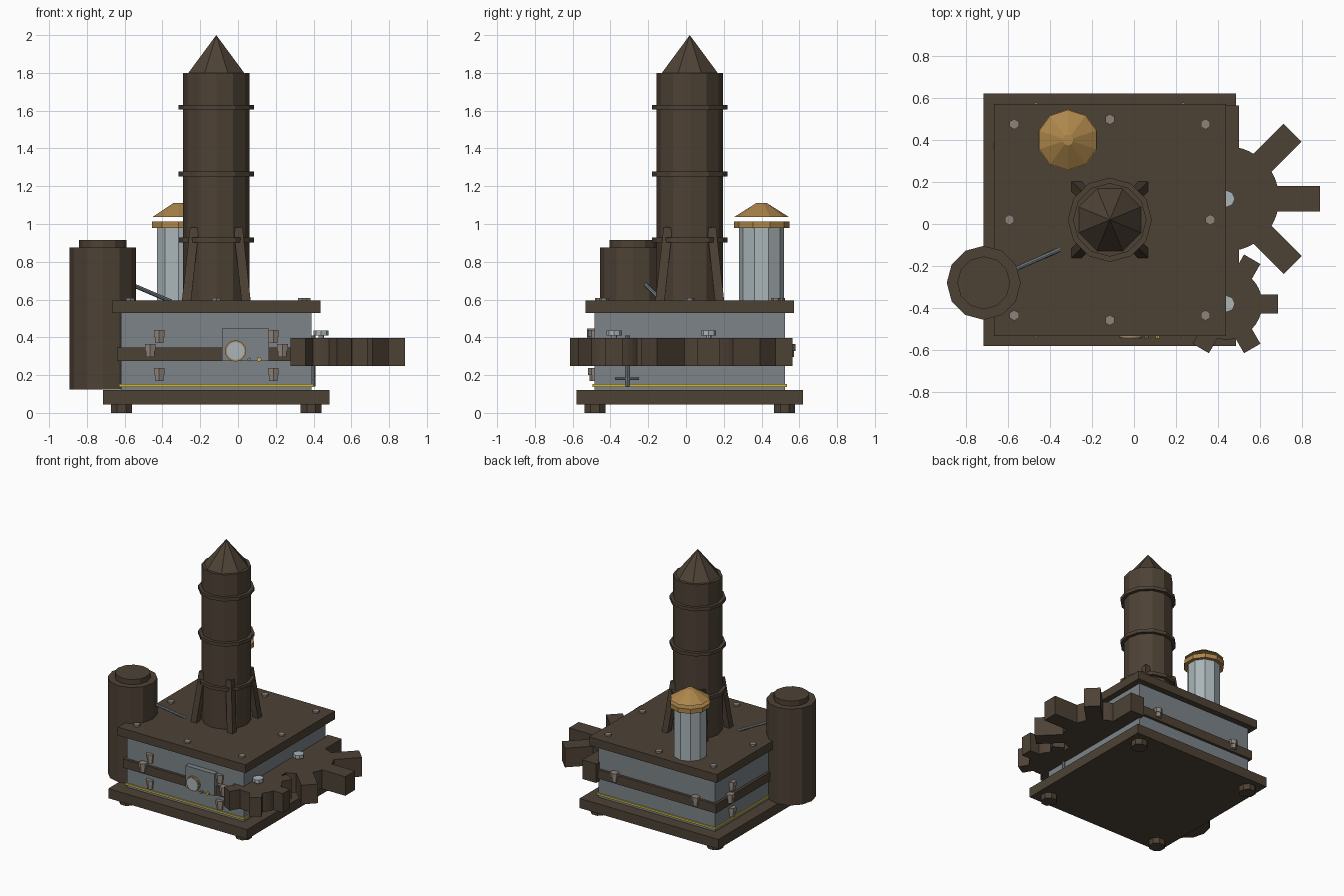
import bpy, bmesh, math
from mathutils import Vector, Matrix

if "Cube" in bpy.data.objects:
    bpy.data.objects.remove(bpy.data.objects["Cube"])


def material(name, rgb):
    m = bpy.data.materials.new(name)
    m.diffuse_color = (*rgb, 1)
    m.use_nodes = True
    m.node_tree.nodes["Principled BSDF"].inputs["Base Color"].default_value = m.diffuse_color
    return m


IRON = material("dark_iron", (0.075, 0.054, 0.036))
STEEL = material("blue_grey_steel", (0.20, 0.23, 0.25))
GLASS = material("pale_glass", (0.40, 0.46, 0.48))
BRASS = material("brass", (0.42, 0.24, 0.07))
YELLOW = material("yellow_trim", (0.62, 0.48, 0.06))
BOLT = material("bolt_taupe", (0.27, 0.23, 0.19))

CX, CY = -0.115, 0.02  # machine axis


def finish(name, bm, mat):
    bmesh.ops.recalc_face_normals(bm, faces=bm.faces)
    me = bpy.data.meshes.new(name)
    bm.to_mesh(me)
    bm.free()
    me.materials.append(mat)
    ob = bpy.data.objects.new(name, me)
    bpy.context.collection.objects.link(ob)
    return ob


def box(name, lo, hi, mat):
    lo, hi = Vector(lo), Vector(hi)
    bm = bmesh.new()
    bmesh.ops.create_cube(bm, size=1, matrix=Matrix.Translation((lo + hi) / 2)
                          @ Matrix.Diagonal((*(hi - lo), 1)))
    return finish(name, bm, mat)


def slab(name, half, z0, z1, mat):
    return box(name, (CX - half, CY - half, z0), (CX + half, CY + half, z1), mat)


def rod(name, a, b, r, mat, sides=12, r2=None, spin=0.0):
    """Prism or cone between two points."""
    a, b = Vector(a), Vector(b)
    d = b - a
    rot = Matrix() if d.x == d.y == 0 else d.to_track_quat('Z', 'Y').to_matrix().to_4x4()
    bm = bmesh.new()
    bmesh.ops.create_cone(bm, cap_ends=True, segments=sides, radius1=r,
                          radius2=r if r2 is None else r2, depth=d.length,
                          matrix=Matrix.Translation((a + b) / 2) @ rot
                          @ Matrix.Rotation(spin, 4, 'Z'))
    return finish(name, bm, mat)


def post(name, x, y, z0, z1, r, mat, sides=12, r2=None, spin=0.0):
    return rod(name, (x, y, z0), (x, y, z1), r, mat, sides, r2, spin)


# Stacked square housing
slab("base_plate", 0.60, 0.045, 0.12, IRON)
slab("body", 0.505, 0.12, 0.53, STEEL)
slab("yellow_stripe", 0.514, 0.138, 0.153, YELLOW)
slab("body_band", 0.526, 0.275, 0.345, IRON)
slab("top_plate", 0.552, 0.53, 0.595, IRON)
for sx in (-1, 1):
    for sy in (-1, 1):
        post("foot", CX + sx * 0.502, CY + sy * 0.502, 0, 0.05, 0.06, IRON, 8, spin=math.pi / 8)

# Bolts on the top plate
for i in (-1, 0, 1):
    for j in (-1, 0, 1):
        if i or j:
            off = 0.455 if i and j else 0.478
            post("plate_bolt", CX + i * off, CY + j * off, 0.59, 0.609, 0.025, BOLT, 6)

# Chimney with rings, roof and leaning braces
post("chimney", CX, CY, 0.59, 1.80, 0.175, IRON, 12)
post("chimney_roof", CX, CY, 1.80, 2.0, 0.16, IRON, 8, 0, math.pi / 8)
for z in (0.915, 1.265, 1.618):
    post("chimney_ring", CX, CY, z - 0.013, z + 0.013, 0.2, IRON, 12)
for sx in (-1, 1):
    for sy in (-1, 1):
        rod("chimney_brace", (CX + sx * 0.158, CY + sy * 0.158, 0.59),
            (CX + sx * 0.115, CY + sy * 0.115, 0.98), 0.034, IRON, 4)

# Side tank with lid and pipe
TX, TY = -0.715, -0.28
post("tank", TX, TY, 0.123, 0.875, 0.176, IRON, 12)
post("tank_lid", TX, TY, 0.875, 0.915, 0.126, IRON, 12)
rod("tank_pipe", (-0.60, -0.23, 0.695), (-0.355, -0.122, 0.59), 0.011, STEEL, 8)

# Glass vessel with floating brass cap
GX, GY = -0.315, 0.40
post("glass_vessel", GX, GY, 0.59, 0.98, 0.12, GLASS, 10)
post("vessel_collar", GX, GY, 0.978, 1.013, 0.147, BRASS, 10)
post("vessel_cap", GX, GY, 1.038, 1.112, 0.143, BRASS, 10, 0.026)


def gear(name, x, y, r, tip, width, teeth):
    """Gear outline: arcs of the hub joined by straight-sided teeth."""
    half = math.asin(width / 2 / r)
    root = r * math.cos(half)
    step = 2 * math.pi / teeth
    pts = []
    for k in range(teeth):
        t = k * step
        for u, v in ((root, -width / 2), (tip, -width / 2), (tip, width / 2), (root, width / 2)):
            pts.append((u * math.cos(t) - v * math.sin(t), u * math.sin(t) + v * math.cos(t)))
        for f in (1 / 3, 2 / 3):
            a = t + half + (step - 2 * half) * f
            pts.append((r * math.cos(a), r * math.sin(a)))
    bm = bmesh.new()
    face = bm.faces.new([bm.verts.new((x + px, y + py, 0.247)) for px, py in pts])
    ext = bmesh.ops.extrude_face_region(bm, geom=[face])
    top = [g for g in ext["geom"] if isinstance(g, bmesh.types.BMVert)]
    bmesh.ops.translate(bm, verts=top, vec=(0, 0, 0.149))
    finish(name, bm, IRON)
    post(name + "_axle", x, y, 0.39, 0.415, 0.015, GLASS, 8)
    post(name + "_nut", x, y, 0.41, 0.437, 0.04, GLASS, 8)


gear("large_gear", 0.44, 0.12, 0.25, 0.445, 0.12, 8)
gear("small_gear", 0.44, -0.38, 0.17, 0.245, 0.09, 6)


def side_bolt(x, y, z):
    """Upright hexagonal clamp: wide head above a narrower shank."""
    post("clamp_shank", x, y, z - 0.035, z + 0.01, 0.026, BOLT, 6)
    post("clamp_head", x, y, z - 0.002, z + 0.034, 0.033, BOLT, 6)


# Clamps on the front, back and left walls
for s in (-1, 1):
    side_bolt(CX + s * 0.35, CY - 0.526, 0.33)
    side_bolt(CX + s * 0.35, CY + 0.526, 0.33)
    side_bolt(CX - 0.526, CY + s * 0.35, 0.33)
    for z in (0.405, 0.203):
        side_bolt(CX + s * 0.302, CY - 0.505, z)
        side_bolt(CX - 0.505, CY + s * 0.302, z)

# Front instrument panel with gauge and knobs
box("gauge_panel", (-0.085, -0.525, 0.275), (0.163, -0.48, 0.447), STEEL)
rod("gauge_rim", (-0.013, -0.52, 0.328), (-0.013, -0.54, 0.328), 0.056, BRASS, 16)
rod("gauge_face", (-0.013, -0.53, 0.328), (-0.013, -0.544, 0.328), 0.047, GLASS, 16)
rod("brass_knob", (0.112, -0.52, 0.283), (0.112, -0.545, 0.283), 0.012, YELLOW, 8)
rod("grey_knob", (0.06, -0.52, 0.283), (0.06, -0.545, 0.283), 0.010, BOLT, 8)

# Small valve on the right wall
post("valve_stem", 0.398, -0.31, 0.14, 0.41, 0.011, STEEL, 8)
rod("valve_handle", (0.40, -0.375, 0.18), (0.40, -0.25, 0.18), 0.007, STEEL, 8)
